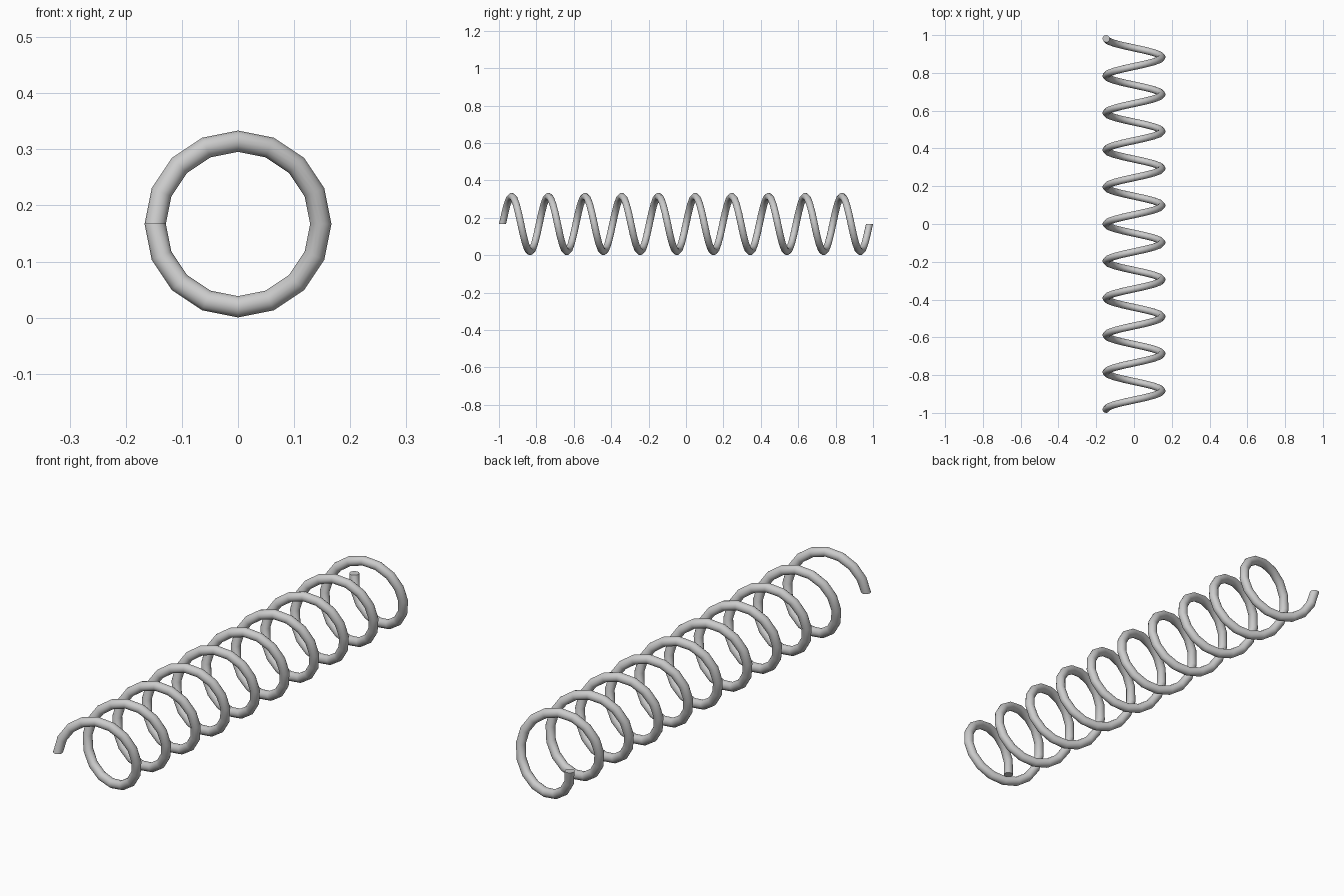
import bpy, bmesh
from math import sin, cos, pi

if "Cube" in bpy.data.objects:
    bpy.data.objects.remove(bpy.data.objects["Cube"])

TURNS, STEPS, SIDES = 10, 16, 16
COIL_R, WIRE_R = 0.1475, 0.019
HALF_LENGTH = 1 - WIRE_R
CENTRE_Z = 0.167


def section(bm, i):
    """One wire cross-section in the plane through the coil axis."""
    a = 2 * pi * i / STEPS
    y = -HALF_LENGTH + 2 * HALF_LENGTH * i / (TURNS * STEPS)
    ring = []
    for k in range(SIDES):
        b = 2 * pi * k / SIDES
        r = COIL_R + WIRE_R * cos(b)
        ring.append(bm.verts.new((-r * cos(a), y + WIRE_R * sin(b),
                                  CENTRE_Z + r * sin(a))))
    return ring


# Coil wire: sections swept along the helix
bm = bmesh.new()
rings = [section(bm, i) for i in range(TURNS * STEPS + 1)]
for r0, r1 in zip(rings, rings[1:]):
    for k in range(SIDES):
        n = (k + 1) % SIDES
        bm.faces.new((r0[k], r0[n], r1[n], r1[k]))

# Flat wire ends
bm.faces.new(rings[0])
bm.faces.new(rings[-1])
bmesh.ops.recalc_face_normals(bm, faces=bm.faces[:])

mesh = bpy.data.meshes.new("coil_spring")
bm.to_mesh(mesh)
bm.free()
spring = bpy.data.objects.new("coil_spring", mesh)
bpy.context.collection.objects.link(spring)

# Smooth wire with crisp ends
bpy.context.view_layer.objects.active = spring
spring.select_set(True)
bpy.ops.object.shade_smooth_by_angle(angle=pi / 5)
